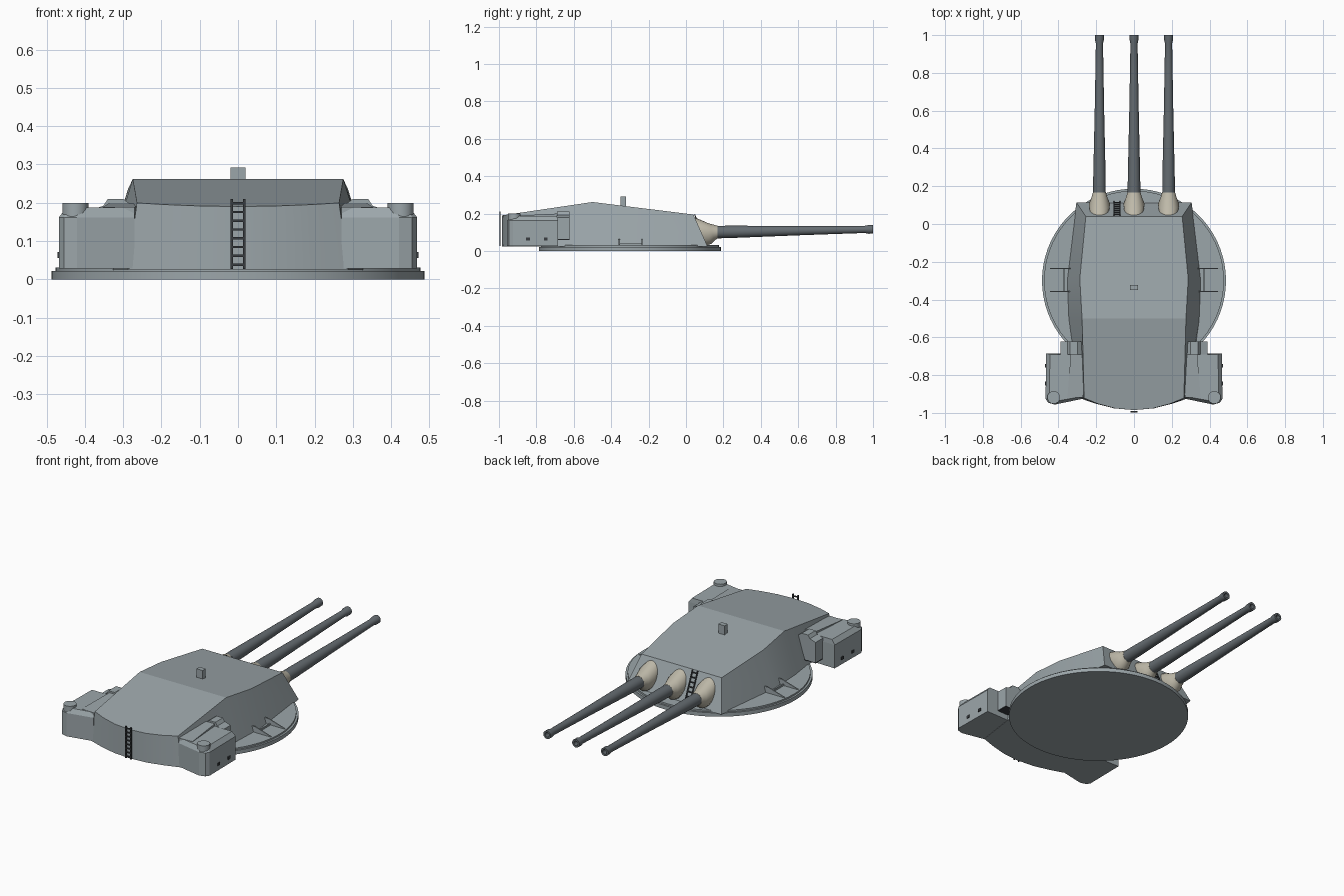
import bpy, bmesh, math
from mathutils import Vector

if "Cube" in bpy.data.objects:
    bpy.data.objects.remove(bpy.data.objects["Cube"])


def material(name, rgb):
    m = bpy.data.materials.new(name)
    m.diffuse_color = (*rgb, 1)
    m.use_nodes = True
    m.node_tree.nodes["Principled BSDF"].inputs["Base Color"].default_value = m.diffuse_color
    return m


HULL = material("hull_grey", (0.33, 0.38, 0.40))
STEEL = material("gun_grey", (0.13, 0.15, 0.165))
CANVAS = material("canvas_beige", (0.52, 0.49, 0.40))
DARK = material("dark_fittings", (0.04, 0.045, 0.05))


def build(name, verts, faces, mat, smooth=None, mirror=False):
    me = bpy.data.meshes.new(name)
    me.from_pydata([tuple(v) for v in verts], [], faces)
    bm = bmesh.new()
    bm.from_mesh(me)
    bmesh.ops.recalc_face_normals(bm, faces=bm.faces)
    bm.to_mesh(me)
    bm.free()
    ob = bpy.data.objects.new(name, me)
    bpy.context.collection.objects.link(ob)
    me.materials.append(mat)
    if mirror:
        ob.modifiers.new("mirror", "MIRROR")
    if smooth:
        bpy.ops.object.select_all(action="DESELECT")
        ob.select_set(True)
        bpy.context.view_layer.objects.active = ob
        bpy.ops.object.shade_smooth_by_angle(angle=math.radians(smooth))
    return ob


def loft(name, rings, mat, **kw):
    """Skin a list of equal-length rings and cap both ends."""
    n = len(rings[0])
    verts = [p for r in rings for p in r]
    faces = [(k * n + i, k * n + (i + 1) % n, (k + 1) * n + (i + 1) % n, (k + 1) * n + i)
             for k in range(len(rings) - 1) for i in range(n)]
    faces += [tuple(range(n)), tuple(range(len(verts) - n, len(verts)))]
    return build(name, verts, faces, mat, **kw)


def disc(name, cx, cy, levels, mat, n=64, **kw):
    ang = [2 * math.pi * i / n for i in range(n)]
    return loft(name, [[(cx + r * math.cos(a), cy + r * math.sin(a), z) for a in ang]
                       for z, r in levels], mat, smooth=30, **kw)


def box(name, lo, hi, mat, **kw):
    (x0, y0, z0), (x1, y1, z1) = lo, hi
    plan = [(x0, y0), (x1, y0), (x1, y1), (x0, y1)]
    return loft(name, [[(x, y, z) for x, y in plan] for z in (z0, z1)], mat, **kw)


def extrude_y(name, xz, y0, y1, mat, **kw):
    return loft(name, [[(x, y, z) for x, z in xz] for y in (y0, y1)], mat, **kw)


def ladder(name, x, low, high, rungs):
    """Ladder in the y-z plane between two (y, z) points."""
    a, b = Vector((x, *low)), Vector((x, *high))
    t, w = 0.003, 0.016
    for s in (-1, 1):
        loft(name + "_rail", [[p + Vector((s * w + i, j, 0)) for i, j in
                               ((-t, -t), (t, -t), (t, t), (-t, t))] for p in (a, b)], DARK)
    for k in range(rungs):
        p = a.lerp(b, (k + 0.5) / rungs)
        box(name + "_rung", p - Vector((w, t, t)), p + Vector((w, t, t)), DARK)


# Turning base
disc("base_ring", 0, -0.3, [(0, 0.487), (0.022, 0.487), (0.022, 0.476), (0.031, 0.476)], HULL, n=72)


# Gun house: sloped sides, two-pitch roof, curved rear wall
def roof_z(y):
    return 0.262 - (0.124 * (y + 0.5) if y > -0.5 else 0.148 * (-0.5 - y))


half = [(0.305, 0.115, 0.255, 0.04), (0.355, -0.3, 0.287, -0.29), (0.347, -0.5, 0.275, -0.5),
        (0.288, -0.922, 0.264, -0.922), (0.2, -0.952, 0.19, -0.952), (0.105, -0.976, 0.1, -0.976)]
loop = half + [(0, -0.985, 0, -0.985)] + [(-a, b, -c, d) for a, b, c, d in reversed(half)]
n = len(loop)
verts = [(a, b, 0.025) for a, b, c, d in loop] + [(c, d, roof_z(d)) for a, b, c, d in loop]
faces = [(i, (i + 1) % n, n + (i + 1) % n, n + i) for i in range(n)]
faces += [tuple(range(n)),
          (n, n + 1, n + 2, 2 * n - 3, 2 * n - 2, 2 * n - 1),
          tuple(range(n + 2, 2 * n - 2))]
build("gun_house", verts, faces, HULL, smooth=14)

# Guns and canvas gun covers
ang = [2 * math.pi * i / 24 for i in range(24)]
barrel = [(0.08, 0.034), (0.24, 0.033), (0.42, 0.029), (0.6, 0.025), (0.8, 0.0215), (0.955, 0.019),
          (0.975, 0.0235), (1.0, 0.0235), (1.0, 0.013), (0.94, 0.012)]
cover = [(0.062, 0.108, -0.037, 0.08, 0.05), (0.105, 0.103, -0.03, 0.065, 0.056),
         (0.138, 0.102, -0.015, 0.045, 0.043), (0.168, 0.101, 0, 0.0345, 0.0345)]
for gx in (-0.183, 0, 0.183):
    loft("gun_barrel", [[(gx + r * math.cos(a), y, 0.1 + 0.018 * (y - 0.1) + r * math.sin(a))
                         for a in ang] for y, r in barrel], STEEL, smooth=35)
    loft("gun_cover", [[(gx + w * math.cos(a), y + vy * math.sin(a), z + vz * math.sin(a))
                        for a in ang] for y, z, vy, vz, w in cover], CANVAS, smooth=40)

# Rangefinder arms on both sides, with a chamfered top
plan = [(0.26, -0.69), (0.465, -0.685), (0.468, -0.925), (0.455, -0.946),
        (0.42, -0.956), (0.27, -0.925)]
inset = [(0.26, -0.69), (0.445, -0.69), (0.448, -0.915), (0.438, -0.93),
         (0.41, -0.938), (0.27, -0.912)]
loft("rangefinder_arm", [[(x, y, 0.028) for x, y in plan], [(x, y, 0.162) for x, y in plan],
                         [(x, y, 0.187) for x, y in inset]], HULL, mirror=True)
strip = [(0.25, -0.69), (0.335, -0.69), (0.352, -0.915), (0.27, -0.92)]
loft("arm_root", [[(x, y, 0.15) for x, y in strip],
                  [(x, y, 0.2 + 0.05 * (y + 0.69)) for x, y in strip]], HULL, mirror=True)
disc("arm_drum", 0.425, -0.918, [(0.15, 0.034), (0.2, 0.034)], HULL, n=20, mirror=True)
extrude_y("sight_hood", [(0.27, 0.188), (0.30, 0.21), (0.34, 0.21), (0.352, 0.192),
                         (0.388, 0.18), (0.388, 0.065), (0.32, 0.065)],
          -0.69, -0.622, HULL, mirror=True)
box("hood_shelf", (0.31, -0.7, 0.06), (0.388, -0.622, 0.066), DARK, mirror=True)
for y in (-0.845, -0.75):
    box("arm_window", (0.46, y - 0.01, 0.056), (0.471, y + 0.01, 0.072), DARK, mirror=True)

# Deck brackets beside the house
for y in (-0.235, -0.357):
    extrude_y("deck_bracket", [(0.335, 0.028), (0.462, 0.028), (0.462, 0.034), (0.36, 0.064),
                               (0.335, 0.064)], y - 0.003, y + 0.003, HULL, mirror=True)
box("bracket_rail", (0.368, -0.357, 0.028), (0.374, -0.235, 0.04), HULL, mirror=True)

# Roof periscope
box("periscope", (-0.02, -0.35, 0.23), (0.02, -0.322, 0.292), HULL)

# Ladders on the rear wall and front plate
ladder("rear_ladder", 0, (-0.994, 0.027), (-0.994, 0.21), 8)
ladder("front_ladder", -0.09, (0.119, 0.03), (0.046, 0.195), 7)
